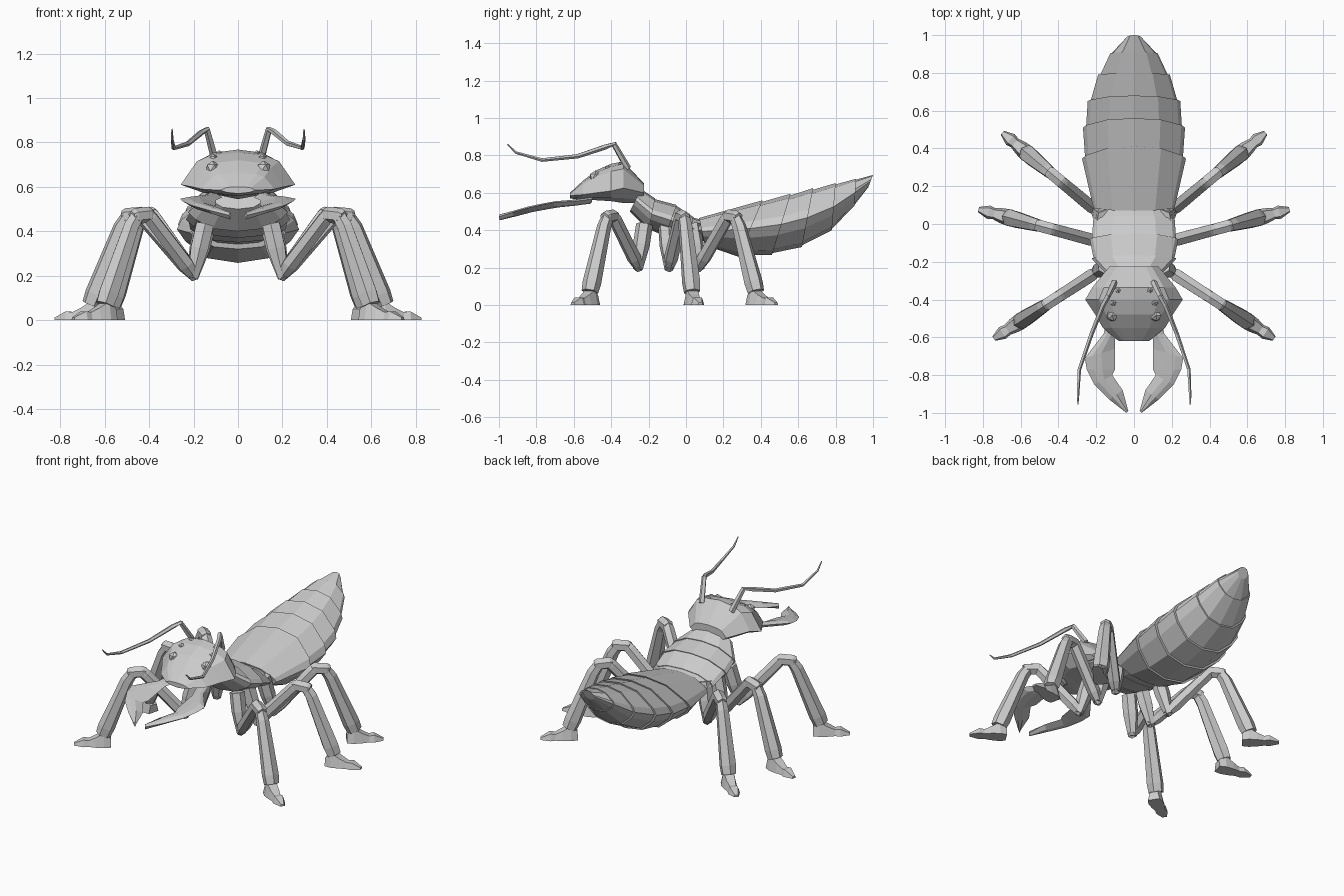
import bpy, bmesh, math
from mathutils import Vector

if "Cube" in bpy.data.objects:
    bpy.data.objects.remove(bpy.data.objects["Cube"])

chitin = bpy.data.materials.new("plain grey")
chitin.diffuse_color = (0.6, 0.6, 0.6, 1)
chitin.use_nodes = True
chitin.node_tree.nodes["Principled BSDF"].inputs["Base Color"].default_value = chitin.diffuse_color


def loft(name, rings):
    """Skin closed rings of equal point count and cap both ends."""
    bm = bmesh.new()
    rows = [[bm.verts.new(p) for p in ring] for ring in rings]
    n = len(rows[0])
    for a, b in zip(rows, rows[1:]):
        for i in range(n):
            j = (i + 1) % n
            bm.faces.new((a[i], a[j], b[j], b[i]))
    bm.faces.new(rows[0])
    bm.faces.new(rows[-1])
    bmesh.ops.recalc_face_normals(bm, faces=bm.faces)
    me = bpy.data.meshes.new(name)
    bm.to_mesh(me)
    bm.free()
    me.materials.append(chitin)
    ob = bpy.data.objects.new(name, me)
    bpy.context.collection.objects.link(ob)
    return ob


def tube(name, pts, radii, sides=6):
    """Faceted bar along a path."""
    pts = [Vector(p) for p in pts]
    rings = []
    for i, p in enumerate(pts):
        d = (pts[min(i + 1, len(pts) - 1)] - pts[max(i - 1, 0)]).normalized()
        s = d.cross(Vector((0, 0, 1))).normalized()
        n = s.cross(d)
        rings.append([p + radii[i] * (math.cos(t) * s + math.sin(t) * n)
                      for t in (2 * math.pi * (k + 0.5) / sides for k in range(sides))])
    return loft(name, rings)


def mirrored(half):
    """Complete a half section running from top centre to bottom centre."""
    return half + [(-x, y, z) for x, y, z in reversed(half[1:-1])]


def body_ring(top, bottom, w, k=1.0):
    t, b = Vector((0, *top)), Vector((0, *bottom))
    c = (t + b) / 2
    prof = [(0, 0), (.52, .07), (.93, .36), (1, .5), (.86, .68), (.5, .93), (0, 1)]
    half = []
    for f, u in prof:
        p = c + (t.lerp(b, u) - c) * k
        half.append((f * w * k, p.y, p.z))
    return mirrored(half)


def plates(name, sections, shrink):
    """Overlapping armour segments, each flaring to its rear edge."""
    for i, (a, b) in enumerate(zip(sections, sections[1:])):
        loft(f"{name}_segment_{i + 1}",
             [body_ring(*a, shrink if i else 1.0), body_ring(*b)])


# thorax: top (y, z), bottom (y, z), half width
plates("thorax", [
    ((-.24, .62), (-.30, .50), .14),
    ((-.165, .57), (-.20, .40), .225),
    ((-.05, .535), (-.11, .37), .235),
    ((.04, .47), (.02, .35), .215),
    ((.10, .45), (.11, .34), .18)], .95)

# abdomen, curving up to the tail tip
plates("abdomen", [
    ((.07, .465), (.10, .32), .215),
    ((.41, .56), (.28, .258), .275),
    ((.56, .595), (.46, .268), .27),
    ((.68, .625), (.62, .31), .245),
    ((.80, .652), (.78, .40), .19),
    ((.91, .675), (.90, .53), .125),
    ((1.0, .695), (.975, .63), .04)], .94)

# head: y, half width, side z, top z, bottom z
head = []
for y, w, zs, zt, zb in [(-.62, .08, .585, .60, .57), (-.55, .165, .59, .665, .56),
                         (-.48, .205, .60, .72, .56), (-.40, .258, .61, .755, .555),
                         (-.335, .22, .625, .768, .545), (-.225, .13, .60, .65, .545)]:
    half = [(f * w, y, zs + u * (zt - zs)) for f, u in [(0, 1), (.5, .9), (.72, .72), (1, 0)]]
    half += [(.6 * w, y, (zs + 2 * zb) / 3), (0, y, zb)]
    head.append(mirrored(half))
loft("head", head)

for side, sx in (("left", 1), ("right", -1)):
    # eyes
    for i, (x, y, z, r) in enumerate([(.115, -.485, .685, .033), (.11, -.415, .728, .02),
                                      (.085, -.35, .748, .017)]):
        bm = bmesh.new()
        bmesh.ops.create_icosphere(bm, subdivisions=1, radius=r)
        me = bpy.data.meshes.new("eye")
        bm.to_mesh(me)
        bm.free()
        me.materials.append(chitin)
        eye = bpy.data.objects.new(f"{side}_eye_{i + 1}", me)
        eye.location = (sx * x, y, z)
        bpy.context.collection.objects.link(eye)

    # antenna
    tube(f"{side}_antenna",
         [(sx * x, y, z) for x, y, z in [(.105, -.31, .73), (.14, -.385, .86), (.165, -.43, .845),
                                         (.225, -.58, .795), (.29, -.77, .775),
                                         (.297, -.91, .815), (.297, -.955, .86)]],
         [.018, .015, .014, .012, .01, .007, .003], 5)

    # mandible: outer and inner edge stations of a thin hooked blade
    rings = []
    for ox, oy, ix, iy in [(.14, -.50, .07, -.52), (.16, -.58, .10, -.61), (.26, -.71, .10, -.66),
                           (.25, -.77, .10, -.77), (.21, -.85, .115, -.80),
                           (.13, -.93, .06, -.88), (.04, -1.0, .03, -.99)]:
        def at(f, dz):
            x, y = ix + f * (ox - ix), iy + f * (oy - iy)
            return (sx * x, y, .557 + (y + .55) * .166 + (x - .15) * .12 + dz)
        rings.append([at(0, 0), at(.45, .016), at(.75, .014), at(1, .003),
                      at(.75, -.014), at(.45, -.016)])
    loft(f"{side}_mandible", rings)

    # legs: hip x, y and ground direction
    for pos, by, dx, dy in [("front", -.255, .84, -.545), ("middle", -.09, .966, .259),
                            ("rear", .07, .77, .64)]:
        def at(r, z, s=0.0):
            return (sx * (.2 + r * dx - s * dy), by + r * dy + s * dx, z)
        name = f"{side}_{pos}"
        tube(name + "_coxa", [at(-.06, .43), at(-.03, .32), at(.005, .19)], [.045, .045, .026])
        tube(name + "_femur", [at(-.01, .19), at(.04, .25), at(.23, .46), at(.255, .485)],
             [.022, .038, .036, .03])
        tube(name + "_knee", [at(.225, .475), at(.24, .475), at(.315, .468), at(.33, .465)],
             [.028, .036, .036, .028])
        tube(name + "_shin", [at(.295, .48), at(.335, .42), at(.455, .12), at(.475, .07)],
             [.032, .038, .05, .045])
        loft(name + "_foot", [[at(r, 0, -w), at(r, 0, w), at(r, h, w * .65), at(r, h, -w * .65)]
                              for r, w, h in [(.43, .036, .05), (.47, .045, .085), (.52, .04, .055),
                                              (.56, .03, .036), (.59, .036, .04), (.645, .014, .012)]])
